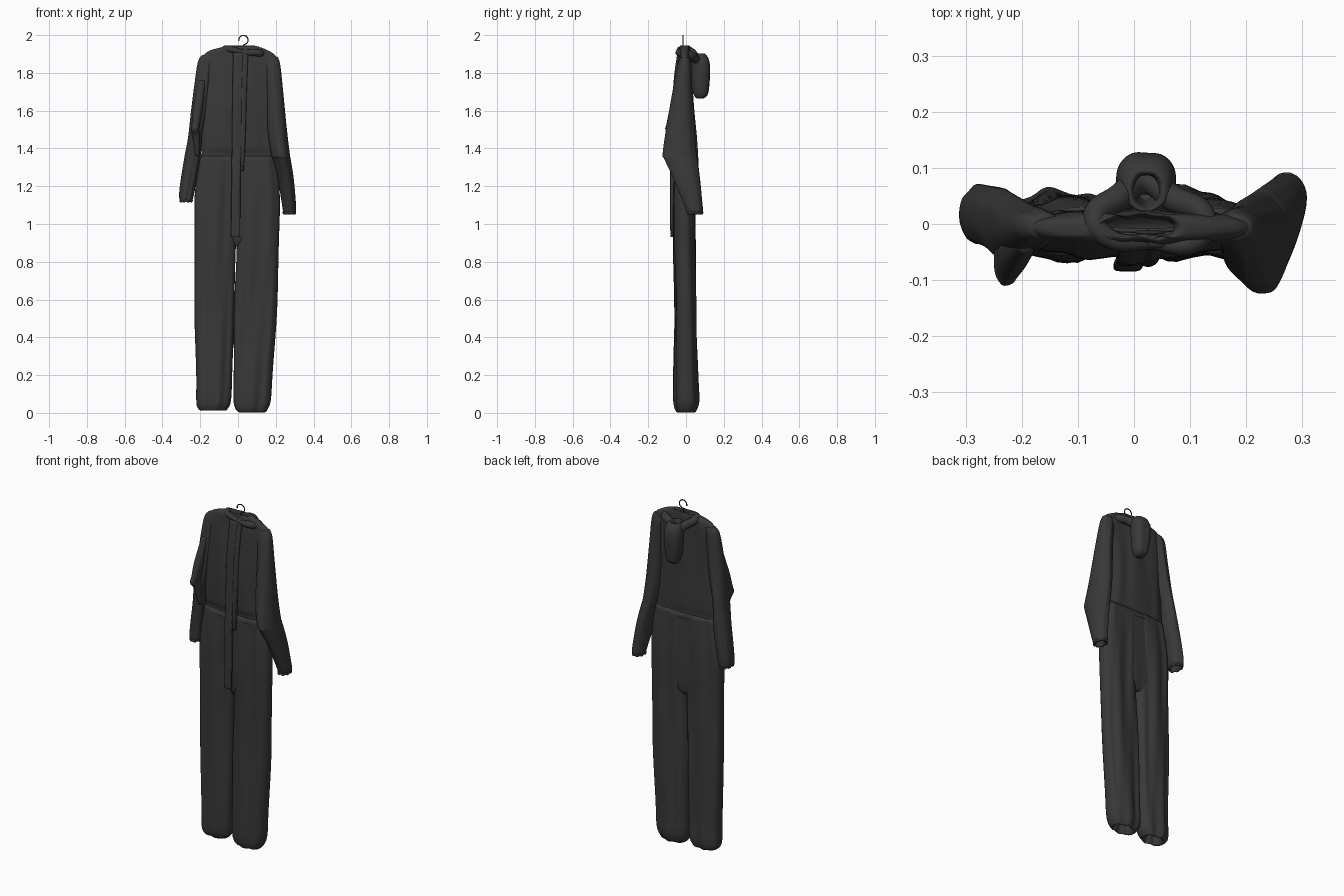
import bpy, bmesh, math

cloth = bpy.data.materials.new("black_cloth")
cloth.diffuse_color = (0.04, 0.04, 0.04, 1)


def catmull(a, b, c, d, t):
    return [0.5 * (2*q + (r-p)*t + (2*p-5*q+4*r-s)*t*t + (3*q-p-3*r+s)*t**3)
            for p, q, r, s in zip(a, b, c, d)]


def loft(name, rings, folds=7, amp=0.08, power=2.4, cap=(True, True), sides=56, steps=6, phase=0.0):
    """Cloth tube through rings (z, x0, x1, y0, y1), with lengthwise folds pressed in."""
    pts = []
    for i in range(len(rings) - 1):
        a, d = rings[max(i-1, 0)], rings[min(i+2, len(rings)-1)]
        pts += [catmull(a, rings[i], rings[i+1], d, k/steps) for k in range(steps)]
    pts.append(list(rings[-1]))
    bm = bmesh.new()
    loops = []
    for z, x0, x1, y0, y1 in pts:
        loop = []
        for k in range(sides):
            th = 2 * math.pi * k / sides
            c, s = math.cos(th), math.sin(th)
            w = math.sin(folds*th + phase + 2*z) + 0.5*math.sin((folds+4)*th - 5*z + phase)
            f = 1 - amp * (0.5 + 0.33 * w) * (0.25 + 0.75 * abs(s))
            ex = 2 / power
            loop.append(bm.verts.new((
                (x0+x1)/2 + (x1-x0)/2 * math.copysign(abs(c)**ex, c) * (1 - amp*0.1*(1+math.sin(9*z))),
                (y0+y1)/2 + (y1-y0)/2 * math.copysign(abs(s)**ex, s) * f, z)))
        loops.append(loop)
    for p, q in zip(loops, loops[1:]):
        for k in range(sides):
            j = (k+1) % sides
            bm.faces.new((p[k], p[j], q[j], q[k]))
    if cap[0]:
        bm.faces.new(loops[0])
    if cap[1]:
        bm.faces.new(loops[-1])
    bmesh.ops.recalc_face_normals(bm, faces=bm.faces)
    for f in bm.faces:
        f.smooth = True
    me = bpy.data.meshes.new(name)
    bm.to_mesh(me)
    bm.free()
    me.materials.append(cloth)
    ob = bpy.data.objects.new(name, me)
    bpy.context.collection.objects.link(ob)
    return ob


def tube(name, points, radius, closed=False):
    cu = bpy.data.curves.new(name, 'CURVE')
    cu.dimensions = '3D'
    cu.bevel_depth = radius
    cu.bevel_resolution = 4
    cu.resolution_u = 8
    sp = cu.splines.new('BEZIER')
    sp.bezier_points.add(len(points) - 1)
    for bp, p in zip(sp.bezier_points, points):
        bp.co = p[:3]
        bp.radius = p[3] if len(p) > 3 else 1
        bp.handle_left_type = bp.handle_right_type = 'AUTO'
    sp.use_cyclic_u = closed
    cu.use_fill_caps = True
    cu.materials.append(cloth)
    ob = bpy.data.objects.new(name, cu)
    bpy.context.collection.objects.link(ob)
    return ob


# trouser legs with gathered elastic hems
loft("left_leg", [
    (0.07, -0.17, -0.09, -0.03, 0.03), (0.015, -0.19, -0.07, -0.045, 0.045),
    (0.025, -0.215, -0.05, -0.06, 0.06), (0.07, -0.225, -0.033, -0.07, 0.068),
    (0.2, -0.226, -0.026, -0.07, 0.062), (0.6, -0.232, -0.018, -0.066, 0.055),
    (0.9, -0.235, -0.005, -0.07, 0.052), (1.15, -0.23, 0.0, -0.07, 0.05),
    (1.36, -0.2, 0.01, -0.06, 0.035)], folds=6, amp=0.25)
loft("right_leg", [
    (0.06, 0.03, 0.12, -0.03, 0.03), (0.005, 0.01, 0.14, -0.045, 0.045),
    (0.02, -0.015, 0.16, -0.06, 0.06), (0.07, -0.028, 0.178, -0.068, 0.072),
    (0.2, -0.028, 0.188, -0.068, 0.068), (0.6, -0.02, 0.21, -0.064, 0.058),
    (0.9, -0.012, 0.222, -0.07, 0.052), (1.15, -0.01, 0.222, -0.07, 0.05),
    (1.36, -0.01, 0.2, -0.06, 0.035)], folds=6, amp=0.25, phase=2.0)
loft("seat", [
    (0.88, -0.05, 0.03, -0.03, 0.025), (0.93, -0.1, 0.09, -0.05, 0.04),
    (1.1, -0.16, 0.15, -0.06, 0.042), (1.36, -0.195, 0.195, -0.058, 0.033)], amp=0.1)

# bodice, gathered at the waist and sloping up to the neck
loft("bodice", [
    (1.33, -0.205, 0.205, -0.06, 0.036), (1.37, -0.198, 0.2, -0.056, 0.032),
    (1.42, -0.2, 0.195, -0.066, 0.036), (1.6, -0.2, 0.185, -0.066, 0.032),
    (1.75, -0.2, 0.195, -0.056, 0.03), (1.85, -0.2, 0.21, -0.046, 0.028),
    (1.89, -0.185, 0.2, -0.04, 0.026), (1.918, -0.15, 0.16, -0.038, 0.024),
    (1.935, -0.09, 0.12, -0.035, 0.022), (1.942, -0.06, 0.08, -0.03, 0.018),
    (1.90, -0.05, 0.07, -0.025, 0.012)], folds=9, amp=0.22)

# sleeves: broad at the elbow fold, gathered cuffs
loft("left_sleeve", [
    (1.16, -0.285, -0.255, -0.01, 0.035), (1.118, -0.30, -0.25, -0.03, 0.055),
    (1.135, -0.311, -0.238, -0.038, 0.07), (1.2, -0.308, -0.225, -0.04, 0.073),
    (1.35, -0.285, -0.198, -0.05, 0.068), (1.46, -0.265, -0.19, -0.065, 0.06),
    (1.6, -0.25, -0.16, -0.06, 0.045), (1.75, -0.23, -0.14, -0.05, 0.034),
    (1.86, -0.212, -0.13, -0.036, 0.028), (1.895, -0.19, -0.13, -0.025, 0.02)],
    folds=5, amp=0.15, power=2.1)
loft("left_elbow_fold", [
    (1.36, -0.225, -0.205, -0.055, -0.02), (1.46, -0.242, -0.2, -0.085, -0.02),
    (1.5, -0.25, -0.205, -0.11, -0.02), (1.53, -0.246, -0.2, -0.104, -0.02),
    (1.62, -0.238, -0.185, -0.085, -0.01), (1.76, -0.21, -0.17, -0.05, 0.0)],
    folds=3, amp=0.1)
loft("right_sleeve", [
    (1.1, 0.26, 0.285, 0.03, 0.06), (1.052, 0.25, 0.295, 0.01, 0.08),
    (1.07, 0.238, 0.307, 0.0, 0.092), (1.12, 0.23, 0.306, -0.02, 0.088),
    (1.24, 0.21, 0.295, -0.07, 0.078), (1.34, 0.185, 0.28, -0.118, 0.065),
    (1.37, 0.175, 0.275, -0.128, 0.06), (1.5, 0.155, 0.26, -0.108, 0.048),
    (1.7, 0.15, 0.24, -0.072, 0.034), (1.84, 0.14, 0.224, -0.045, 0.028),
    (1.885, 0.15, 0.21, -0.028, 0.018)], folds=4, amp=0.12, power=2.1, phase=1.0)

# scalloped cuff edges
for label, cx, cy, z, rx, ry in (("left", -0.275, 0.015, 1.125, 0.03, 0.045),
                                 ("right", 0.272, 0.046, 1.062, 0.03, 0.04)):
    tube(label + "_cuff", [
        (cx + rx*math.cos(k*math.pi/8), cy + ry*math.sin(k*math.pi/8), z - 0.006*(k % 2))
        for k in range(16)], 0.006, True)

# front zip flap hanging loose at its foot, and the zip edge beside it
loft("zip_flap", [
    (0.93, -0.037, 0.012, -0.082, -0.066), (1.0, -0.037, 0.012, -0.084, -0.066),
    (1.25, -0.035, 0.014, -0.085, -0.06), (1.4, -0.033, 0.018, -0.078, -0.055),
    (1.7, -0.03, 0.022, -0.07, -0.045), (1.91, -0.025, 0.03, -0.046, -0.025)],
    amp=0.1, power=4)
loft("zip_edge", [
    (1.28, 0.015, 0.03, -0.076, -0.05), (1.45, 0.012, 0.04, -0.076, -0.05),
    (1.75, 0.015, 0.048, -0.066, -0.035), (1.93, 0.025, 0.055, -0.042, -0.02)],
    amp=0.1, power=3)

# hood: open bag down the back and the rolled collar it hangs from
loft("hood_bag", [
    (1.665, 0.005, 0.045, 0.055, 0.095), (1.685, -0.012, 0.06, 0.04, 0.118),
    (1.74, -0.026, 0.07, 0.03, 0.128), (1.82, -0.032, 0.075, 0.028, 0.132),
    (1.87, -0.028, 0.072, 0.025, 0.125), (1.9, -0.015, 0.06, 0.02, 0.105),
    (1.89, 0.0, 0.045, 0.03, 0.09), (1.78, 0.005, 0.035, 0.045, 0.09)],
    folds=3, amp=0.1, power=2.2, cap=(True, True))
tube("rolled_collar", [
    (0.03, -0.032, 1.908, 0.6), (-0.045, -0.025, 1.925, 0.8), (-0.07, 0.01, 1.92, 1),
    (-0.03, 0.045, 1.89, 1.1), (0.02, 0.075, 1.85, 1), (0.07, 0.045, 1.88, 1.1),
    (0.125, 0.012, 1.895, 1), (0.11, -0.03, 1.905, 0.9)], 0.022, True)

# wire hanger hook and shoulder bar
hook = [(0.029 + 0.024*math.cos(math.radians(a)), -0.015, 1.974 + 0.024*math.sin(math.radians(a)))
        for a in range(190, -61, -25)]
tube("hanger_hook", hook + [(0.028, -0.015, 1.945), (0.025, -0.012, 1.92)], 0.003)
tube("hanger_bar", [(-0.17, -0.005, 1.86), (-0.08, -0.008, 1.90), (0.025, -0.012, 1.925),
                    (0.1, -0.008, 1.90), (0.18, -0.005, 1.86)], 0.004)
